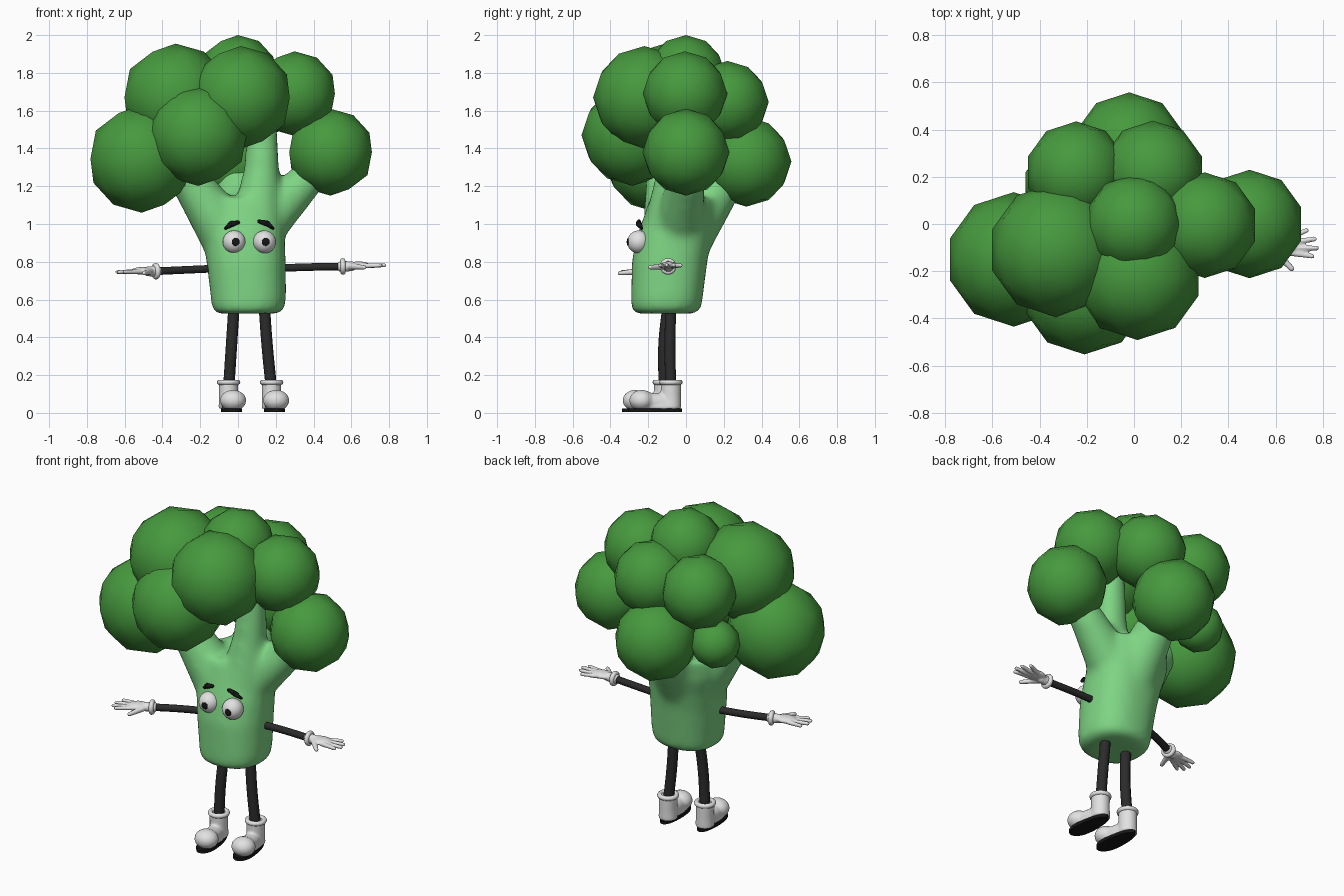
import bpy, bmesh, math
from mathutils import Matrix, Vector

if "Cube" in bpy.data.objects:
    bpy.data.objects.remove(bpy.data.objects["Cube"])


def material(name, rgb):
    m = bpy.data.materials.new(name)
    m.diffuse_color = (*rgb, 1)
    m.use_nodes = True
    m.node_tree.nodes["Principled BSDF"].inputs["Base Color"].default_value = m.diffuse_color
    return m


DARK_GREEN = material("floret green", (0.062, 0.32, 0.048))
LIGHT_GREEN = material("stalk green", (0.21, 0.66, 0.23))
WHITE = material("white", (0.76, 0.76, 0.76))
BLACK = material("limb black", (0.024, 0.024, 0.024))
INK = material("ink black", (0.008, 0.008, 0.008))


def finish(name, bm, mat, voxel=0, smooth=0):
    """Turn a bmesh into a smooth object, optionally fused by remeshing."""
    bmesh.ops.recalc_face_normals(bm, faces=bm.faces)
    for f in bm.faces:
        f.smooth = True
    me = bpy.data.meshes.new(name)
    bm.to_mesh(me)
    bm.free()
    me.materials.append(mat)
    ob = bpy.data.objects.new(name, me)
    bpy.context.collection.objects.link(ob)
    if voxel:
        r = ob.modifiers.new("fuse", 'REMESH')
        r.mode = 'VOXEL'
        r.voxel_size = voxel
        r.use_smooth_shade = True
        s = ob.modifiers.new("soften", 'SMOOTH')
        s.factor = 0.5
        s.iterations = smooth
    return ob


def ball(bm, c, size, seg=20, rot=None):
    if not isinstance(size, (tuple, list)):
        size = (size,) * 3
    m = Matrix.Translation(c) @ (rot or Matrix()) @ Matrix.Diagonal((*size, 1))
    bmesh.ops.create_uvsphere(bm, u_segments=seg, v_segments=seg // 2, radius=1, matrix=m)


def limb(bm, a, b, r1, r2, seg=16):
    """Tapered capsule from a to b."""
    a, b = Vector(a), Vector(b)
    d = b - a
    m = Matrix.Translation((a + b) / 2) @ d.to_track_quat('Z', 'Y').to_matrix().to_4x4()
    bmesh.ops.create_cone(bm, cap_ends=True, segments=seg, radius1=r1, radius2=r2,
                          depth=d.length, matrix=m)
    ball(bm, a, r1, seg)
    ball(bm, b, r2, seg)


def loft(bm, rings, seg=32, power=1.0):
    """Closed stack of ellipses: (z, cx, cy, rx, ry)."""
    loops = []
    for z, cx, cy, rx, ry in rings:
        loop = []
        for i in range(seg):
            t = 2 * math.pi * i / seg
            c, s = math.cos(t), math.sin(t)
            loop.append(bm.verts.new((cx + rx * math.copysign(abs(c) ** power, c),
                                      cy + ry * math.copysign(abs(s) ** power, s), z)))
        loops.append(loop)
    for lo, hi in zip(loops, loops[1:]):
        for i in range(seg):
            j = (i + 1) % seg
            bm.faces.new((lo[i], lo[j], hi[j], hi[i]))
    bm.faces.new(loops[0][::-1])
    bm.faces.new(loops[-1])


def tube(name, pts, radius, mat):
    cu = bpy.data.curves.new(name, 'CURVE')
    cu.dimensions = '3D'
    cu.bevel_depth = radius
    cu.bevel_resolution = 3
    cu.use_fill_caps = True
    sp = cu.splines.new('BEZIER')
    sp.bezier_points.add(len(pts) - 1)
    for p, co in zip(sp.bezier_points, pts):
        p.co = co
        p.handle_left_type = p.handle_right_type = 'AUTO'
    cu.materials.append(mat)
    ob = bpy.data.objects.new(name, cu)
    bpy.context.collection.objects.link(ob)


def ring(name, c, axis, major, minor, mat):
    bpy.ops.mesh.primitive_torus_add(location=c, major_radius=major, minor_radius=minor,
                                     major_segments=24, minor_segments=10)
    ob = bpy.context.object
    ob.name = name
    ob.rotation_euler = Vector(axis).to_track_quat('Z', 'Y').to_euler()
    ob.data.materials.append(mat)
    bpy.ops.object.shade_smooth()


# Crown of low-sided florets: x, y, z, radius
florets = [(-0.51, -0.15, 1.345, 0.285), (-0.33, -0.11, 1.67, 0.285),
           (0.015, -0.22, 1.67, 0.272), (-0.21, -0.285, 1.47, 0.268),
           (0.0, 0.0, 1.79, 0.21), (0.30, -0.005, 1.69, 0.224),
           (0.49, 0.0, 1.38, 0.23), (0.08, 0.22, 1.645, 0.218),
           (-0.245, 0.22, 1.645, 0.215), (-0.02, 0.32, 1.33, 0.238),
           (-0.325, 0.175, 1.33, 0.142)]
for x, y, z, r in florets:
    bm = bmesh.new()
    bmesh.ops.create_icosphere(bm, subdivisions=2, radius=r, matrix=Matrix.Translation((x, y, z)))
    finish("floret", bm, DARK_GREEN)

# Stalk with branches fused into one smooth skin
bm = bmesh.new()
loft(bm, [(0.525, 0.05, -0.11, 0.165, 0.16), (0.555, 0.055, -0.105, 0.193, 0.185),
          (0.62, 0.055, -0.1, 0.2, 0.19), (0.8, 0.043, -0.087, 0.21, 0.2),
          (0.92, 0.032, -0.065, 0.216, 0.2), (1.02, 0.02, -0.035, 0.225, 0.195),
          (1.14, 0.02, -0.01, 0.215, 0.18)], power=0.85)
for a, b, r1, r2 in [((-0.06, -0.08, 0.95), (-0.25, -0.11, 1.22), 0.15, 0.105),
                     ((-0.25, -0.11, 1.22), (-0.38, -0.14, 1.38), 0.105, 0.09),
                     ((0.1, -0.08, 1.0), (0.125, -0.06, 1.28), 0.14, 0.095),
                     ((0.125, -0.06, 1.28), (0.13, -0.04, 1.55), 0.095, 0.075),
                     ((0.11, -0.04, 0.98), (0.33, 0.0, 1.2), 0.14, 0.1),
                     ((0.33, 0.0, 1.2), (0.45, 0.0, 1.34), 0.1, 0.08),
                     ((0.03, -0.02, 0.92), (0.0, 0.17, 1.18), 0.16, 0.115),
                     ((0.0, 0.17, 1.18), (-0.02, 0.27, 1.33), 0.115, 0.09)]:
    limb(bm, a, b, r1, r2, 20)
finish("stalk", bm, LIGHT_GREEN, 0.02, 10)

# Face: eyes, pupils and brows
for ex, px in ((-0.02, -0.013), (0.14, 0.146)):
    bm = bmesh.new()
    ball(bm, (ex, -0.25, 0.905), 0.061, 24)
    finish("eye", bm, WHITE)
    bm = bmesh.new()
    ball(bm, (px, -0.307, 0.905), (0.021, 0.007, 0.021), 16)
    finish("pupil", bm, INK)
for pts in (((-0.065, -0.235, 0.977), (-0.035, -0.25, 1.0), (0.0, -0.25, 1.008)),
            ((0.185, -0.235, 0.977), (0.155, -0.25, 1.002), (0.112, -0.25, 1.014))):
    bm = bmesh.new()
    limb(bm, pts[0], pts[1], 0.008, 0.016, 12)
    limb(bm, pts[1], pts[2], 0.016, 0.010, 12)
    finish("eyebrow", bm, INK)

# Arms and gloved hands
arms = [([(-0.1, -0.1, 0.765), (-0.28, -0.155, 0.757), (-0.43, -0.215, 0.75)], (-0.66, -0.31, 0.745), 1),
        ([(0.18, -0.08, 0.765), (0.38, -0.085, 0.772), (0.55, -0.095, 0.775)], (0.785, -0.085, 0.782), -1)]
for path, tip, side in arms:
    tube("arm", path, 0.021, BLACK)
    wrist = Vector(path[-1])
    fwd = (Vector(tip) - wrist).normalized()
    across = Vector((0, 0, 1)).cross(fwd).normalized() * side   # towards the thumb
    ring("glove_cuff", wrist + fwd * 0.005, fwd, 0.03, 0.014, WHITE)

    def at(f, s, up=0.0):
        return wrist + fwd * f + across * s + Vector((0, 0, up))

    bm = bmesh.new()
    limb(bm, at(0, 0), at(0.05, 0), 0.03, 0.026)
    ball(bm, at(0.085, 0, 0.004), (0.062, 0.046, 0.02), 20, fwd.to_track_quat('X', 'Z').to_matrix().to_4x4())
    for s0, s1, reach in ((0.03, 0.05, 0.215), (0.011, 0.017, 0.236), (-0.01, -0.022, 0.228), (-0.029, -0.06, 0.195)):
        limb(bm, at(0.1, s0), at(reach - 0.011, s1), 0.014, 0.011, 10)
    limb(bm, at(0.045, 0.02), at(0.115, 0.1, -0.008), 0.018, 0.012, 10)
    finish("glove", bm, WHITE, 0.006, 2)

# Legs and boots
legs = [((-0.02, -0.095, 0.58), (-0.035, -0.118, 0.35), (-0.05, -0.115, 0.12)),
        ((0.138, -0.08, 0.58), (0.155, -0.085, 0.35), (0.178, -0.08, 0.12))]
for pts in legs:
    tube("leg", pts, 0.03, BLACK)
    x, y, _ = pts[-1]
    ring("boot_cuff", (x, y, 0.162), (0, 0, 1), 0.048, 0.014, WHITE)
    bm = bmesh.new()
    loft(bm, [(0.022, x, y, 0.054, 0.055), (0.08, x, y, 0.051, 0.054), (0.165, x, y, 0.052, 0.054)], 20)
    limb(bm, (x, y - 0.01, 0.058), (x + 0.02, y - 0.13, 0.058), 0.045, 0.05)
    ball(bm, (x + 0.024, y - 0.155, 0.066), (0.07, 0.066, 0.056))
    loft(bm, [(0.02, x + 0.012, y - 0.08, 0.05, 0.115), (0.05, x + 0.012, y - 0.08, 0.045, 0.11)], 20)
    finish("boot", bm, WHITE, 0.008, 4)
    # Sole: heel and ball of the foot as one outline
    bm = bmesh.new()
    for i in range(28):
        t = 2 * math.pi * i / 28
        k = (1 - math.sin(t)) / 2                       # 0 at heel, 1 at toe
        w = 0.05 + 0.017 * k - 0.008 * math.cos(t) ** 2
        bm.verts.new((x + 0.024 * k + w * math.cos(t) * 1.05, y - 0.083 + 0.142 * math.sin(t), 0.004))
    base = bm.faces.new(bm.verts)
    top = bmesh.ops.extrude_face_region(bm, geom=[base])
    bmesh.ops.translate(bm, vec=(0, 0, 0.02), verts=[v for v in top['geom'] if isinstance(v, bmesh.types.BMVert)])
    sole = finish("sole", bm, INK)
    bpy.context.view_layer.objects.active = sole
    bpy.ops.object.select_all(action='DESELECT')
    sole.select_set(True)
    bpy.ops.object.shade_smooth_by_angle()
